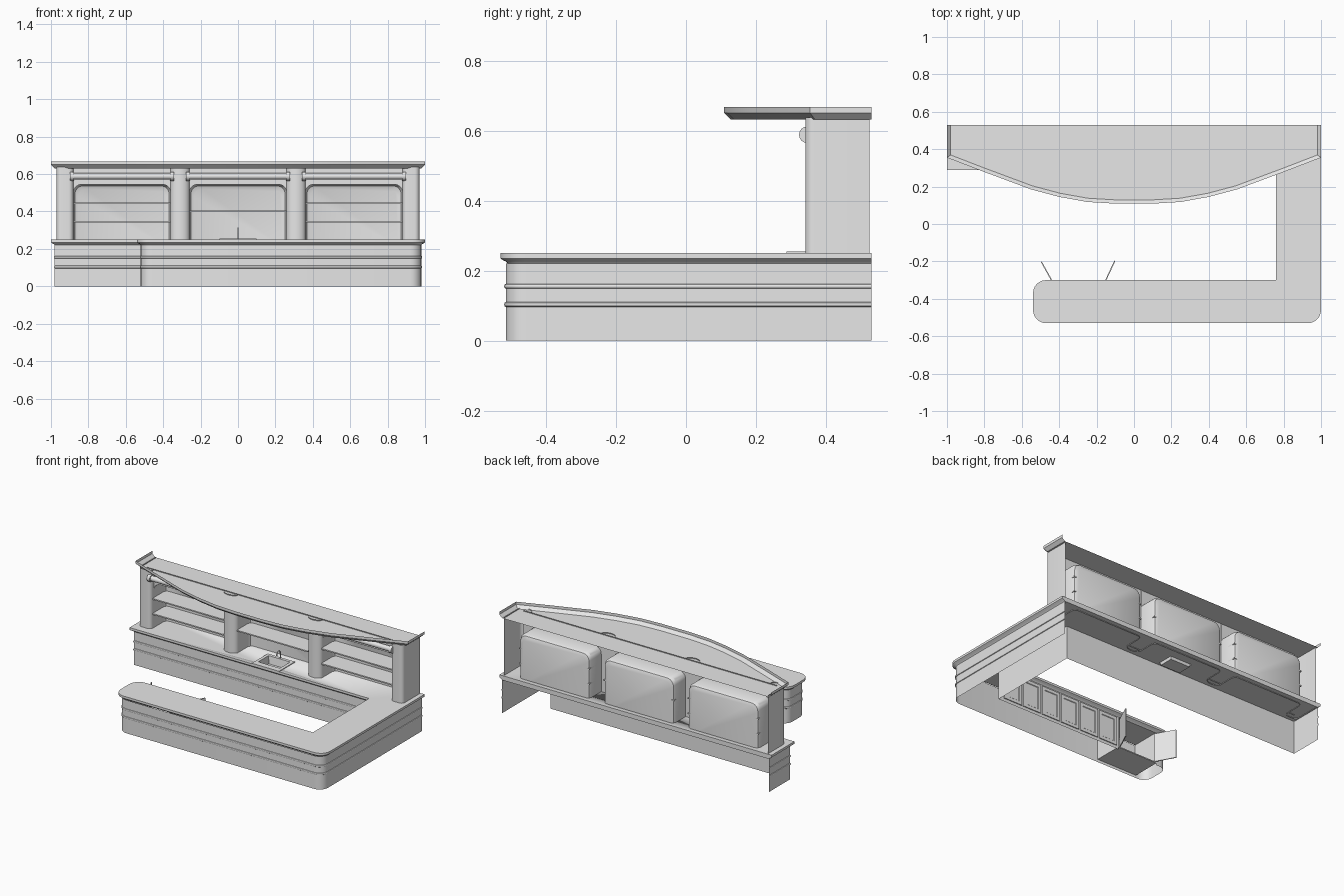
import bpy, bmesh, math
from mathutils import Vector

cube = bpy.data.objects.get("Cube")
if cube:
    bpy.data.objects.remove(cube, do_unlink=True)

grey = bpy.data.materials.new("plain_grey")
grey.use_nodes = True
grey.diffuse_color = (0.8, 0.8, 0.8, 1)
grey.node_tree.nodes["Principled BSDF"].inputs["Base Color"].default_value = (0.8, 0.8, 0.8, 1)

BACK = 0.53      # rear plane, where every moulding is cut off square
SLAB = 0.22      # underside of the counter top
TOP = 0.25       # counter surface


def finish(name, bm):
    bmesh.ops.recalc_face_normals(bm, faces=bm.faces)
    mesh = bpy.data.meshes.new(name)
    bm.to_mesh(mesh)
    bm.free()
    obj = bpy.data.objects.new(name, mesh)
    bpy.context.collection.objects.link(obj)
    mesh.materials.append(grey)
    bpy.ops.object.select_all(action='DESELECT')
    obj.select_set(True)
    bpy.context.view_layer.objects.active = obj
    bpy.ops.object.shade_smooth_by_angle(angle=math.radians(32))
    return obj


def loft(name, rings, closed=False, caps=()):
    """Skin a list of point rings; caps lists the rings to fill."""
    bm = bmesh.new()
    rows = [[bm.verts.new(p) for p in ring] for ring in rings]
    n = len(rows[0])
    for a, b in zip(rows, rows[1:]):
        for i in range(n if closed else n - 1):
            j = (i + 1) % n
            bm.faces.new((a[i], a[j], b[j], b[i]))
    for c in caps:
        bm.faces.new(rows[c])
    return finish(name, bm)


def rounded(points, steps=6):
    """Points are (x, y) or (x, y, radius); fillet those with a radius."""
    out = []
    for i, p in enumerate(points):
        here = Vector(p[:2])
        if len(p) == 2:
            out.append(here)
            continue
        a = here + (Vector(points[i - 1][:2]) - here).normalized() * p[2]
        b = here + (Vector(points[(i + 1) % len(points)][:2]) - here).normalized() * p[2]
        centre = a + b - here
        for k in range(steps + 1):
            t = math.pi / 2 * k / steps
            out.append(centre + (a - centre) * math.cos(t) + (b - centre) * math.sin(t))
    return out


def offset(path, d, closed=False):
    """Mitred outward offset of a counter-clockwise path."""
    out, n = [], len(path)
    for i, p in enumerate(path):
        before = path[i - 1] if closed or i else None
        after = path[(i + 1) % n] if closed or i < n - 1 else None
        dirs = []
        if before is not None:
            dirs.append((p - before).normalized())
        if after is not None:
            dirs.append((after - p).normalized())
        normals = [Vector((v.y, -v.x)) for v in dirs]
        m = sum(normals, Vector((0, 0))).normalized()
        q = p + m * (d / m.dot(normals[0]))
        if p.y > BACK - 0.001:
            q.y = BACK
        out.append(q)
    return out


def sweep(name, path, profile, closed=False, caps=()):
    rings = [[(q.x, q.y, z) for q in offset(path, d, closed)] for d, z in profile]
    return loft(name, rings, closed, caps)


def box(name, x0, x1, y0, y1, z0, z1):
    ring = [(x0, y0), (x1, y0), (x1, y1), (x0, y1)]
    return loft(name, [[(x, y, z) for x, y in ring] for z in (z0, z1)], True, (0, 1))


def rod(name, x0, x1, y, z, r, n=16):
    rings = [[(x, y + r * math.cos(math.tau * k / n), z + r * math.sin(math.tau * k / n))
              for k in range(n)] for x in (x0, x1)]
    return loft(name, rings, True, (0, 1))


# Counter top: one hooked outline with a coved edge
outline = rounded([(-1, BACK), (-1, 0.29), (0.76, 0.29), (0.76, -0.3), (-0.54, -0.3, 0.07),
                   (-0.54, -0.53, 0.07), (1, -0.53, 0.07), (1, BACK)])
edge = [(0, TOP), (0, 0.235), (-0.006, 0.23), (-0.015, 0.226), (-0.02, SLAB)]
counter = sweep("counter_top", outline, edge, True, (0, len(edge) - 1))

# Sink cut into the rear counter
cutter = box("sink_cutter", -0.08, 0.08, 0.325, 0.435, 0.15, 0.3)
cutter.hide_render = True
cut = counter.modifiers.new("sink_hole", 'BOOLEAN')
cut.object, cut.operation, cut.solver = cutter, 'DIFFERENCE', 'EXACT'
bpy.context.view_layer.objects.active = counter
bpy.ops.object.modifier_apply(modifier=cut.name)
bpy.data.objects.remove(cutter, do_unlink=True)


def sink_ring(w, y0, y1, z):
    return [(-w, y0, z), (w, y0, z), (w, y1, z), (-w, y1, z)]


loft("sink", [sink_ring(0.1, 0.287, 0.455, TOP), sink_ring(0.1, 0.287, 0.455, 0.255),
              sink_ring(0.079, 0.326, 0.434, 0.255), sink_ring(0.072, 0.333, 0.427, 0.205)],
     True, (3,))

# Faucet
curve = bpy.data.curves.new("faucet", 'CURVE')
curve.dimensions, curve.bevel_depth, curve.bevel_resolution = '3D', 0.004, 2
pipe = [(0, 0.445, TOP), (0, 0.445, 0.285)]
pipe += [(0, 0.425 + 0.02 * math.cos(a), 0.285 + 0.025 * math.sin(a))
         for a in (math.pi * k / 8 for k in range(1, 9))]
spline = curve.splines.new('POLY')
spline.points.add(len(pipe) - 1)
for pt, co in zip(spline.points, pipe):
    pt.co = (*co, 1)
curve.materials.append(grey)
bpy.context.collection.objects.link(bpy.data.objects.new("faucet", curve))

# Counter walls, open below and behind, with a gap for the open cabinet
OPEN_L, OPEN_R, INNER = -0.44, -0.15, -0.32
wall = [(0, 0), (0, SLAB)]
rear_wall = rounded([(-0.98, BACK), (-0.98, 0.31), (0.78, 0.31)])
inner_wall = rounded([(0.78, 0.31), (0.78, INNER), (OPEN_R, INNER)])
outer_wall = rounded([(OPEN_L, INNER), (-0.52, INNER, 0.05), (-0.52, -0.515, 0.06),
                      (0.98, -0.515, 0.06), (0.98, BACK)])
sweep("rear_counter_wall", rear_wall, wall)
sweep("inner_counter_wall", inner_wall, wall)
sweep("outer_counter_wall", outer_wall, wall)

# Half-round trim bands
for z in (0.103, 0.155):
    band = [(0.005 * math.sin(math.pi * k / 4), z - 0.007 * math.cos(math.pi * k / 4))
            for k in range(5)]
    sweep("rear_trim_band", rear_wall, band)
    sweep("outer_trim_band", outer_wall, band)

# Open cabinet interior
box("cabinet_floor", OPEN_L, OPEN_R, -0.51, INNER, 0.015, 0.022)
for x in (OPEN_L, OPEN_R):
    box("cabinet_side", x - 0.003, x + 0.003, -0.51, INNER, 0.015, SLAB)


def door(name, x, y, angle, width=0.135):
    """Framed leaf hinged at (x, y)."""
    def ring(m, d):
        return [(m, d, 0.02 + m), (width - m, d, 0.02 + m),
                (width - m, d, 0.21 - m), (m, d, 0.21 - m)]
    leaf = loft(name, [ring(0, -0.003), ring(0, 0.003), ring(0.02, 0.003),
                       ring(0.023, 0)], True, (0, 3))
    leaf.location = (x, y, 0)
    leaf.rotation_euler.z = math.radians(angle)


for k in range(6):
    door("cabinet_door", -0.13 + 0.147 * k, INNER + 0.004, 0)
door("open_door_right", OPEN_L + 0.01, INNER, 119)
door("open_door_left", OPEN_R - 0.01, INNER, 65)

# Back bar: three arched bays between columns
LOW, HIGH, FACE = 0.215, 0.637, 0.375
bays = [(-0.88, -0.36, (0.345, 0.445)), (-0.26, 0.26, (0.4,)), (0.36, 0.88, (0.345, 0.445))]
for x0, x1, shelves in bays:
    def arch(m, y):
        pts = rounded([(x0 + m, LOW), (x0 + m, 0.545 - m, 0.045),
                       (x1 - m, 0.545 - m, 0.045), (x1 - m, LOW)])
        return [(p.x, y, p.y) for p in pts]
    frame = arch(0, FACE) + [(x1 + 0.05, FACE, LOW), (x1 + 0.05, FACE, HIGH),
                             (x0 - 0.05, FACE, HIGH), (x0 - 0.05, FACE, LOW)]
    loft("bay_front", [frame], True, (0,))
    loft("bay_recess", [arch(0, FACE), arch(0, 0.475), arch(0.008, 0.492), arch(0.025, 0.5)],
         caps=(3,))
    for z in shelves:
        box("shelf", x0, x1, 0.36, 0.498, z - 0.004, z + 0.004)
    # Rail over the bay with collars at its ends
    rod("rail", x0 - 0.01, x1 + 0.01, 0.347, 0.588, 0.017)
    for x in (x0 - 0.018, x1 - 0.004):
        rod("rail_collar", x, x + 0.022, 0.347, 0.588, 0.024)

for side in (-1, 1):
    # Rounded intermediate column
    shaft = [(side * 0.31 + 0.051 * math.cos(a), FACE + 0.001 - 0.035 * math.sin(a))
             for a in (math.pi * k / 14 for k in range(15))]
    loft("column", [[(x, y, z) for x, y in shaft] for z in (LOW, HIGH)])
    # End pillar, open behind
    pillar = rounded([(side * 0.88, FACE), (side * 0.88, 0.341, 0.025),
                      (side * 0.97, 0.341, 0.025), (side * 0.97, 0.525)])
    loft("end_pillar", [[(p.x, p.y, z) for p in pillar] for z in (LOW, HIGH)])

# Bowed canopy: a shallow tray with a flared rim, open at the rear
half = [(1, BACK), (1, 0.355), (0.8, 0.278), (0.55, 0.185), (0.4, 0.145), (0.25, 0.118), (0.1, 0.109)]
rim = [Vector((-x, y)) for x, y in half] + [Vector(p) for p in reversed(half)]
sweep("canopy", rim, [(0, 0.668), (0, 0.65), (-0.02, 0.631)], caps=(2,))
